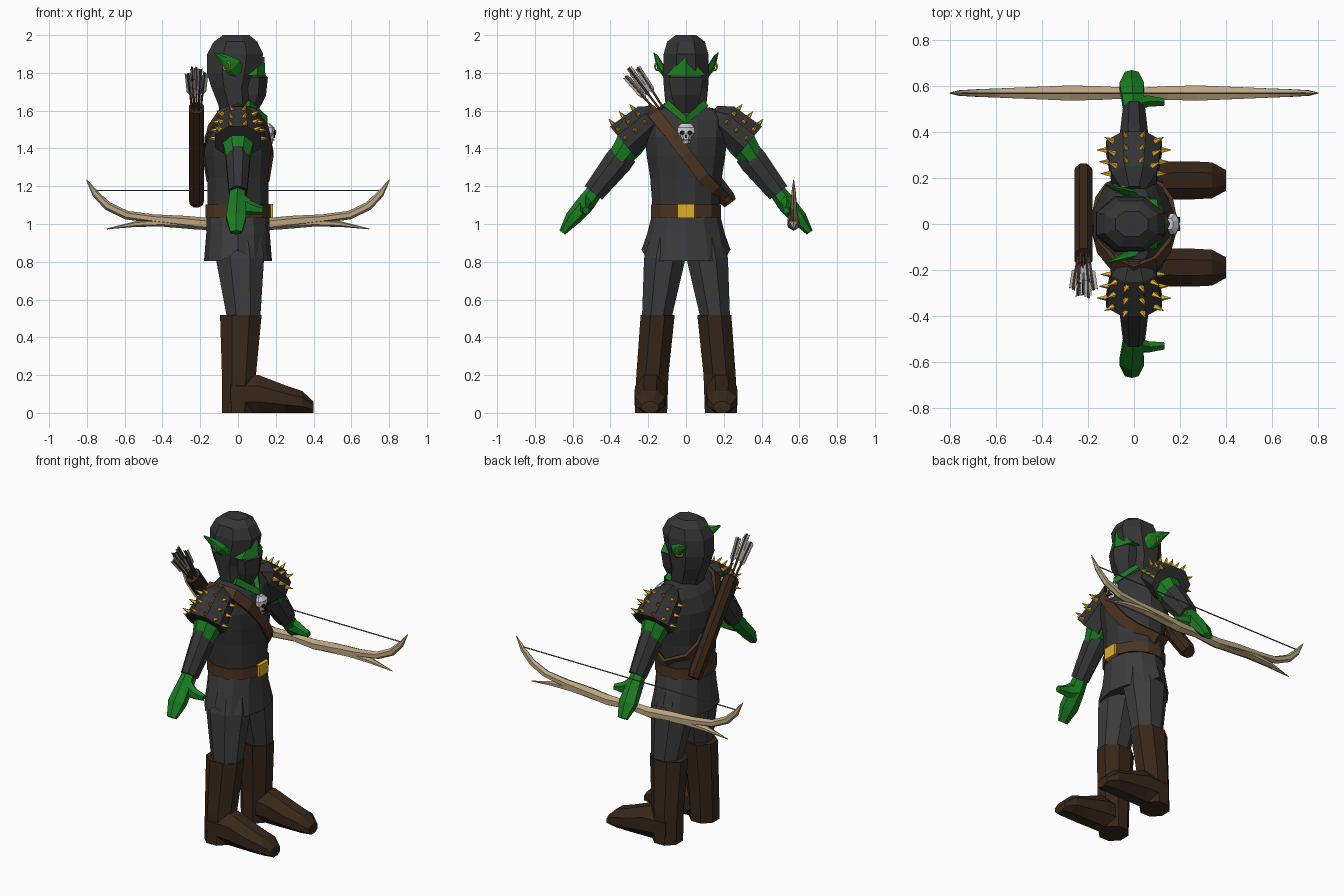
import bpy, bmesh, math, random
from mathutils import Vector as V

if "Cube" in bpy.data.objects:
    bpy.data.objects.remove(bpy.data.objects["Cube"])

random.seed(4)
X, Y, Z = V((1, 0, 0)), V((0, 1, 0)), V((0, 0, 1))
COL = dict(cloth=(.035, .035, .036), pants=(.045, .045, .047), green=(.01, .2, .015), boot=(.04, .02, .01),
           leather=(.075, .035, .016), gold=(.75, .42, .02), wood=(.5, .38, .22), shaft=(.1, .06, .03),
           feather=(.42, .42, .44), bone=(.75, .75, .75), black=(.01, .01, .01), cord=(.15, .14, .13))
MATS = {}
for k, c in COL.items():
    MATS[k] = bpy.data.materials.new(k)
    MATS[k].diffuse_color = (*c, 1)


def loft(bm, rows, n=8, u=X, axis=None, off=True, closed=False):
    """Sweep n-sided rings; row = (x, y, z, half size along u, half size across)."""
    pts = [V(r[:3]) for r in rows]
    m, rings = len(rows), []
    for i, r in enumerate(rows):
        if axis:
            t = axis
        elif closed:
            t = (pts[(i + 1) % m] - pts[i - 1]).normalized()
        else:
            t = (pts[min(i + 1, m - 1)] - pts[max(i - 1, 0)]).normalized()
        uu = u if u else pts[i] - V((0, 0, 1.37))
        uu = (uu - t * uu.dot(t)).normalized()
        w = t.cross(uu)
        k = 1 / math.cos(math.pi / n) if off else 1
        ang = [2 * math.pi * (j + (.5 if off else 0)) / n for j in range(n)]
        rings.append([bm.verts.new(pts[i] + uu * r[3] * k * math.cos(a) + w * r[4] * k * math.sin(a)) for a in ang])
    for i in range(m if closed else m - 1):
        a, b = rings[i], rings[(i + 1) % m]
        for j in range(n):
            bm.faces.new((a[j], a[(j + 1) % n], b[(j + 1) % n], b[j]))
    if not closed:
        bm.faces.new(rings[0])
        bm.faces.new(rings[-1])
    return rings


def finish(bm, name, mat):
    bmesh.ops.recalc_face_normals(bm, faces=bm.faces)
    me = bpy.data.meshes.new(name)
    bm.to_mesh(me)
    bm.free()
    me.materials.append(MATS[mat])
    ob = bpy.data.objects.new(name, me)
    bpy.context.collection.objects.link(ob)


def part(name, mat, rows, **kw):
    bm = bmesh.new()
    loft(bm, rows, **kw)
    finish(bm, name, mat)


def upright(name, mat, rows, **kw):
    part(name, mat, rows, axis=Z, **kw)


# Torso, neck and belt
upright("tunic", "cloth", [(0, 0, 1.06, .162, .175), (0, 0, 1.25, .16, .19), (-.003, 0, 1.36, .174, .208),
        (-.003, 0, 1.46, .174, .218), (-.005, 0, 1.55, .135, .22), (-.005, 0, 1.605, .085, .19),
        (0, 0, 1.62, .07, .1)], n=12)
upright("neck", "green", [(0, 0, 1.5, .085, .085), (0, 0, 1.7, .075, .08)])
part("collar", "green", [(.05, -.1, 1.635, .016, .02), (.14, 0, 1.55, .016, .02), (.05, .1, 1.635, .016, .02)], n=4)
upright("belt", "leather", [(0, 0, 1.035, .172, .184), (0, 0, 1.103, .172, .184)], n=12)
upright("buckle", "gold", [(.172, 0, 1.032, .013, .046), (.172, 0, 1.106, .013, .046)], n=4)
bpy.data.objects["buckle"].data.update()

# Skirt with raised side slits
bm = bmesh.new()
rings = loft(bm, [(0, 0, 1.05, .165, .18), (0, 0, .95, .168, .205), (0, 0, .805, .18, .235)], n=12, axis=Z, off=False)
for v in rings[-1]:
    if abs(v.co.x) < .01:
        v.co.z = .865
finish(bm, "skirt", "pants")

# Hood, mask and eye band
upright("hood", "cloth", [(-.005, 0, 1.57, .085, .1), (-.012, 0, 1.63, .092, .108), (-.028, 0, 1.72, .112, .117),
        (-.025, 0, 1.80, .14, .122), (-.015, 0, 1.90, .148, .118), (-.013, 0, 1.965, .115, .1),
        (-.01, 0, 2.0, .07, .055)], n=8)
upright("eye_band", "green", [(.055, 0, 1.785, .09, .125), (.085, 0, 1.885, .055, .012)], n=6, off=False)
upright("mask", "cloth", [(.07, 0, 1.8, .06, .07), (.07, 0, 1.775, .088, .105), (.065, 0, 1.68, .083, .09),
        (.05, 0, 1.59, .052, .06)], n=6, off=False)

# Skull pendant
bm = bmesh.new()
loft(bm, [(.168, 0, 1.465, .022, .034), (.17, 0, 1.482, .028, .046), (.168, 0, 1.51, .026, .045),
          (.155, 0, 1.532, .015, .025)], axis=Z)
loft(bm, [(.172, 0, 1.425, .012, .018), (.17, 0, 1.468, .02, .026)], n=6, axis=Z)
finish(bm, "skull_pendant", "bone")
bm = bmesh.new()
for y in (-.019, .019):
    loft(bm, [(.18, y, 1.484, .012, .011), (.201, y, 1.484, .012, .011)], n=6, u=Y)
loft(bm, [(.18, 0, 1.463, .006, .008), (.197, 0, 1.463, .006, .008)], n=4, u=Y)
loft(bm, [(.18, 0, 1.445, .02, .003), (.194, 0, 1.445, .02, .003)], n=4, u=Y)
finish(bm, "skull_sockets", "black")

for s, side in ((1, "left"), (-1, "right")):
    def sided(rows):
        return [(r[0], r[1] * s, *r[2:]) for r in rows]
    # Legs and boots
    upright(side + "_trouser_leg", "pants", sided([(0, .095, .95, .12, .09), (.01, .112, .82, .128, .11),
            (.03, .155, .5, .088, .078)]))
    upright(side + "_boot_shaft", "boot", sided([(0, .185, 0, .084, .085), (.005, .178, .2, .09, .085),
            (.015, .15, .518, .11, .09)]))
    part(side + "_boot_foot", "boot", sided([(-.04, .188, .1, .078, .1), (.11, .188, .1, .082, .1),
         (.25, .19, .073, .083, .073), (.34, .19, .058, .078, .058), (.4, .19, .03, .045, .03)]), u=Y, axis=X)
    # Arms, bracers and hands
    part(side + "_upper_arm", "green", sided([(0, .2, 1.54, .07, .07), (0, .3, 1.42, .082, .078),
         (0, .37, 1.32, .055, .055)]))
    part(side + "_bracer", "cloth", sided([(0, .325, 1.375, .055, .072), (0, .36, 1.33, .063, .075),
         (0, .49, 1.165, .048, .058)]))
    part(side + "_hand", "green", sided([(-.002, .47, 1.19, .036, .036), (-.005, .53, 1.11, .045, .042),
         (-.01, .6, 1.03, .053, .036), (-.01, .655, .955, .03, .016)]), n=6)
    part(side + "_thumb", "green", sided([(0, .525, 1.11, .03, .05), (.06, .535, 1.085, .024, .034),
         (.13, .53, 1.072, .016, .018)]), n=6, u=Y)
    # Spiked shoulder pad
    part(side + "_shoulder_pad", "cloth", sided([(0, .14, 1.58, .05, .05), (0, .2, 1.55, .098, .09),
         (0, .335, 1.436, .122, .105)]))
    out = V((0, .114 * s, .135)).normalized()
    bm = bmesh.new()
    for f, a, b in ((.12, .1, .09), (.5, .108, .096), (.88, .117, .102)):
        c = V((0, (.2 + .135 * f) * s, 1.55 - .114 * f))
        for deg in (-88, -52, -18, 18, 52, 88):
            th = math.radians(deg)
            p = c + out * b * math.cos(th) + X * a * math.sin(th)
            q = p + (out * math.cos(th) + X * math.sin(th)) * .045
            loft(bm, [(*p, .012, .012), (*q, .001, .001)], n=5, u=V((.3, s, -.8)))
    finish(bm, side + "_shoulder_spikes", "gold")
    # Pointed ear with ring
    part(side + "_ear", "green", sided([(.01, .1, 1.785, .012, .03), (-.025, .138, 1.835, .014, .04),
         (-.07, .152, 1.87, .01, .026), (-.125, .17, 1.905, .002, .003)]), n=6, u=Y)
    bpy.ops.mesh.primitive_torus_add(location=(-.06, .152 * s, 1.835), rotation=(math.pi / 2, 0, .6 * s),
                                     major_radius=.022, minor_radius=.005, major_segments=10, minor_segments=5)
    bpy.context.object.name = side + "_earring"
    bpy.context.object.data.materials.append(MATS["gold"])

# Strap looping around the torso
front = [(.092, -.17, 1.585), (.15, -.1, 1.5), (.177, 0, 1.37), (.158, .09, 1.25), (.115, .15, 1.185)]
loop = [(0, -.205, 1.61)] + front + [(0, .2, 1.14)] + [(-x, y, z) for x, y, z in reversed(front)]
part("chest_strap", "leather", [(*p, .01, .032) for p in loop], n=4, u=None, closed=True)

# Quiver and arrows
low, top = V((-.22, .235, 1.11)), V((-.22, -.145, 1.615))
d = (top - low).normalized()
part("quiver", "boot", [(*low, .034, .036), (*(low + d * .03), .04, .045), (*top, .04, .048)])
shafts, vanes = bmesh.new(), bmesh.new()
side_dir = d.cross(X)
for i in range(7):
    a = i * 2 * math.pi / 6
    r = 0 if i == 6 else 1
    spread = X * math.cos(a) * r + side_dir * math.sin(a) * r
    p = top - d * .1 + spread * .015
    q = top + d * (.25 + random.uniform(-.03, .02)) + spread * .045
    e = (q - p).normalized()
    loft(shafts, [(*p, .005, .005), (*q, .005, .005)], n=5)
    for k in range(3):
        th = k * 2 * math.pi / 3 + i
        o = X * math.cos(th) + side_dir * math.sin(th)
        quad = [q - e * .15, q - e * .125 + o * .018, q + o * .018, q - e * .012]
        vanes.faces.new([vanes.verts.new(v) for v in quad])
finish(shafts, "arrow_shafts", "shaft")
finish(vanes, "arrow_feathers", "feather")

# Bow with forked limbs and string
BY = .57
half = [(.15, .998, .03, .029), (.28, 1.012, .033, .027), (.45, 1.028, .026, .02), (.59, 1.047, .02, .02),
        (.69, 1.095, .016, .02), (.755, 1.16, .012, .016), (.802, 1.235, .002, .002)]
limb = [(x, BY, z, a, b) for x, z, a, b in half]
bm = bmesh.new()
loft(bm, [(-r[0], *r[1:]) for r in reversed(limb)] + [(0, BY, 1.005, .022, .024)] + limb, n=6, u=Y)
for s in (1, -1):
    loft(bm, [(s * x, BY, z, a, b) for x, z, a, b in ((.2, .997, .025, .024), (.4, 1.008, .026, .019),
         (.54, 1.0, .02, .013), (.695, .974, .002, .002))], n=6, u=Y)
finish(bm, "bow", "wood")
part("bowstring", "cord", [(-.765, BY, 1.177, .003, .003), (.765, BY, 1.177, .003, .003)], n=5, u=Y)

for m in bpy.data.materials:
    if m.users and not m.is_grease_pencil:
        m.use_nodes = True
        m.node_tree.nodes["Principled BSDF"].inputs["Base Color"].default_value = m.diffuse_color
